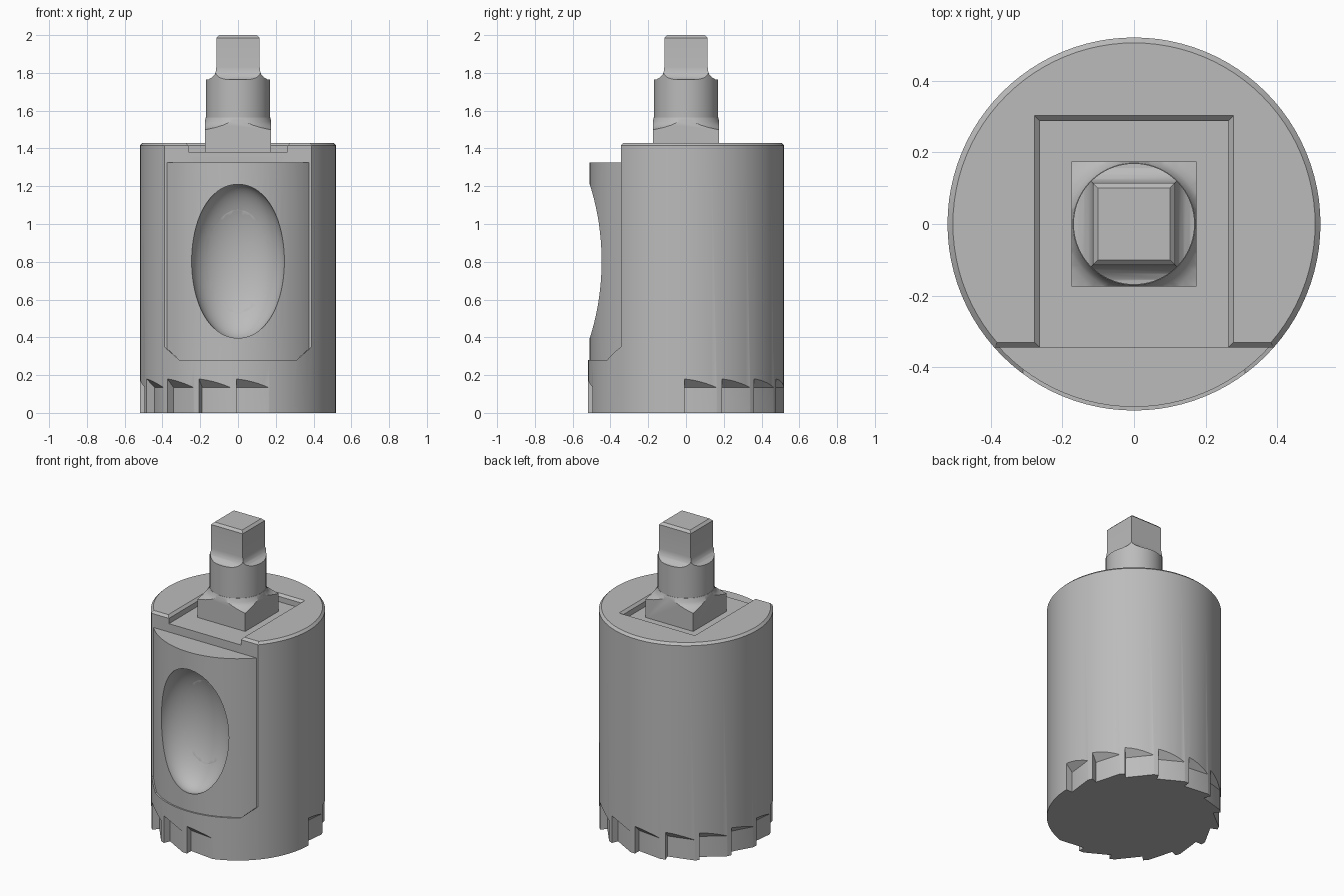
import bpy, bmesh
from math import pi, sin, cos, radians
from mathutils import Matrix, Vector

cube = bpy.data.objects.get("Cube")
if cube:
    bpy.data.objects.remove(cube)

steel = bpy.data.materials.new("grey steel")
steel.use_nodes = True
GREY = (0.5, 0.5, 0.5, 1)
steel.diffuse_color = GREY
steel.node_tree.nodes["Principled BSDF"].inputs["Base Color"].default_value = GREY


def loft(name, rings):
    """Closed solid through a list of equally long point rings."""
    bm = bmesh.new()
    loops = [[bm.verts.new(p) for p in ring] for ring in rings]
    for a, b in zip(loops, loops[1:]):
        for i in range(len(a)):
            j = (i + 1) % len(a)
            bm.faces.new((a[i], a[j], b[j], b[i]))
    bm.faces.new(loops[0])
    bm.faces.new(loops[-1])
    bmesh.ops.recalc_face_normals(bm, faces=bm.faces)
    mesh = bpy.data.meshes.new(name)
    bm.to_mesh(mesh)
    bm.free()
    mesh.materials.append(steel)
    obj = bpy.data.objects.new(name, mesh)
    bpy.context.collection.objects.link(obj)
    return obj


def circle(r, z, n=96):
    return [(r * cos(2 * pi * i / n), r * sin(2 * pi * i / n), z) for i in range(n)]


def rect(x, y0, y1, z):
    return [(-x, y0, z), (x, y0, z), (x, y1, z), (-x, y1, z)]


def square(h, z):
    return rect(h, -h, h, z)


def prism_y(name, outline, y0, y1):
    return loft(name, [[(x, y, z) for x, z in outline] for y in (y0, y1)])


def boolean(obj, tool, operation="DIFFERENCE", keep=False):
    tool.hide_render = True
    mod = obj.modifiers.new("cut", "BOOLEAN")
    mod.operation, mod.solver, mod.object = operation, "EXACT", tool
    bpy.context.view_layer.objects.active = obj
    bpy.ops.object.modifier_apply(modifier=mod.name)
    if not keep:
        bpy.data.objects.remove(tool)


def finish(obj):
    bpy.ops.object.select_all(action="DESELECT")
    obj.select_set(True)
    bpy.context.view_layer.objects.active = obj
    bpy.ops.object.shade_smooth_by_angle(angle=radians(25))


R, TOP, FLAT = 0.52, 1.43, -0.345
BEV = 0.015

# Main body with chamfered top rim
body = loft("body", [circle(R, 0), circle(R, TOP - BEV), circle(R - BEV, TOP)])

# Front flat with clipped lower corners, and a chamfer on its top edge
window = [(-0.31, 0.28), (0.31, 0.28), (0.39, 0.35), (0.39, 1.6), (-0.39, 1.6), (-0.39, 0.35)]
boolean(body, prism_y("flat_cutter", window, -1, FLAT))
edge = [(FLAT - 0.1, TOP - BEV - 0.1), (FLAT + 0.1, TOP - BEV + 0.1), (FLAT - 0.1, TOP + 0.1)]
boolean(body, loft("edge_cutter", [[(x, y, z) for y, z in edge] for x in (-1, 1)]))

# Shallow slot in the top, open to the front
boolean(body, loft("slot_cutter", [rect(0.262, -1, 0.287, 1.38), rect(0.262, -1, 0.287, TOP - BEV),
                                   rect(0.292, -1, 0.317, TOP + BEV)]))

# Ratchet teeth round the bottom edge
section = [(0, -0.1), (0, 0.135), (0.1, 0.235), (0.1, -0.1)]
sweep = Vector((0.0167, 0.169, 0)) * 1.05
for k in range(13):
    turn = Matrix.Rotation(radians(22.5 * k - 1), 4, "Z")
    start = [Vector((0.475 + r, 0, z)) for r, z in section]
    tool = loft("tooth_cutter", [[turn @ p for p in start], [turn @ (p + sweep) for p in start]])
    boolean(body, tool)

# Curved cover fitted on the front flat
cover = loft("front_cover", [circle(0.51, 0.27), circle(0.51, 1.325)])
outline = [(-0.31, 0.28), (0.31, 0.28), (0.376, 0.34), (0.376, 1.5), (-0.376, 1.5), (-0.376, 0.34)]
boolean(cover, prism_y("cover_outline", outline, -1, FLAT), "INTERSECT")

# Oval hollow through the cover
bpy.ops.mesh.primitive_uv_sphere_add(segments=64, ring_count=40, location=(0, -0.48, 0.803))
hollow = bpy.context.object
hollow.scale = (0.25, 0.18, 0.413)
bpy.context.view_layer.update()
hollow.data.materials.append(steel)
boolean(cover, hollow, keep=True)
boolean(body, hollow)

# Square shank base, its top scooped to a round neck
base = loft("shank_base", [square(0.174, 1.37), square(0.174, 1.6)])
scoop = [(0.26, 1.3), (0.26, 1.497), (0.235, 1.502), (0.21, 1.511), (0.19, 1.524),
         (0.178, 1.54), (0.17, 1.565)]
boolean(base, loft("scoop", [circle(r, z) for r, z in scoop]), "INTERSECT")

# Round neck flowing into the square drive end
drive = loft("shank_drive", [square(h, z) for h, z in (
    (0.2, 1.5), (0.2, 1.762), (0.155, 1.766), (0.137, 1.776), (0.124, 1.79),
    (0.117, 1.81), (0.115, 1.83), (0.115, 2 - BEV), (0.1, 2))])
boolean(drive, loft("neck_round", [circle(0.169, 1.45), circle(0.169, 2.1)]), "INTERSECT")

for part in (body, cover, base, drive):
    finish(part)
